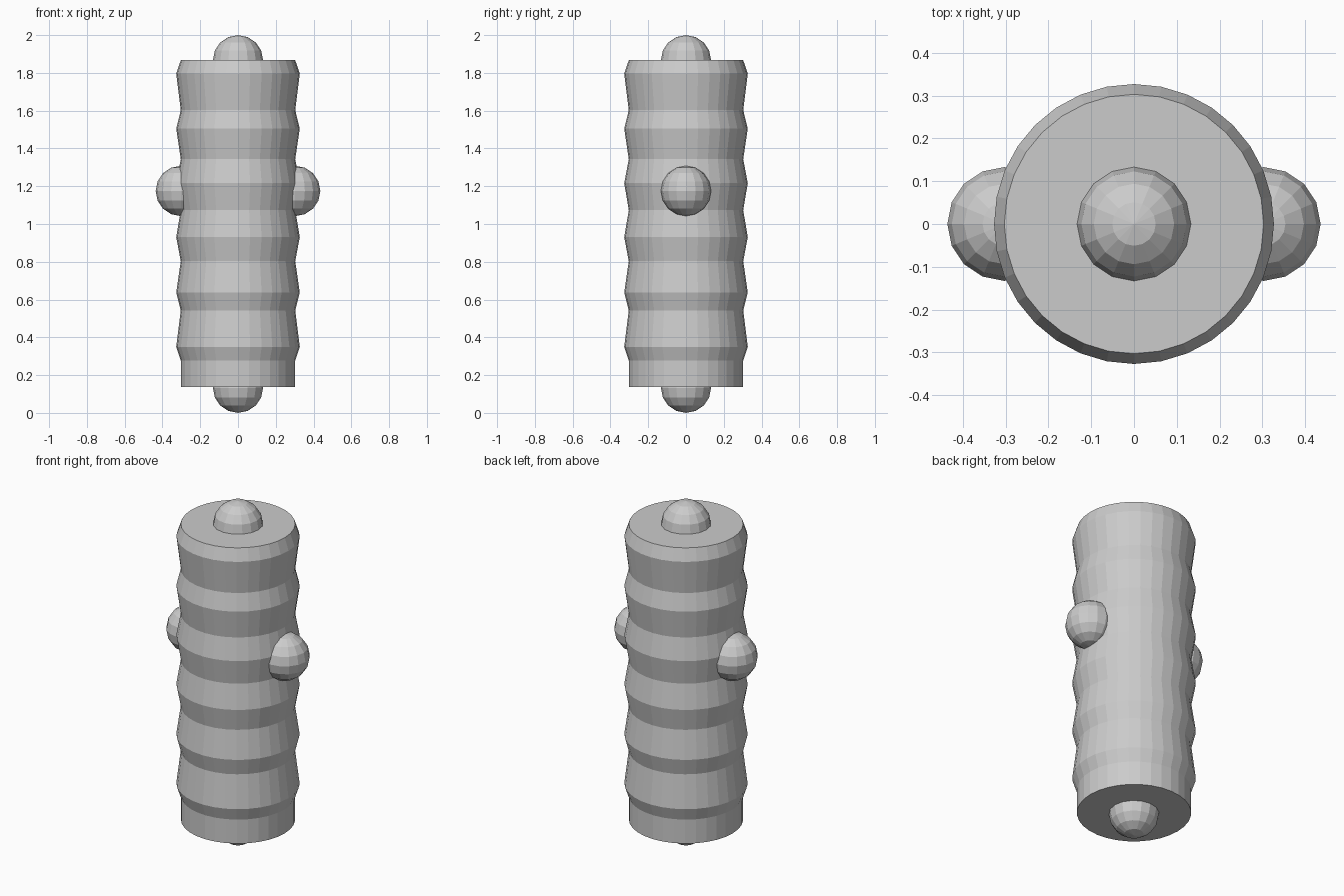
import bpy, bmesh
from math import cos, sin, pi

if "Cube" in bpy.data.objects:
    bpy.data.objects.remove(bpy.data.objects["Cube"])

R, W = 0.303, 0.327          # narrow and wide body radii
SIDES = 32
BALL = 0.133

# Ribbed body: heights alternate between waist and bulge
waists = [0.278, 0.543, 0.803, 1.073, 1.343, 1.603, 1.867]
bulges = [0.350, 0.638, 0.930, 1.216, 1.505, 1.796]
profile = [(R, 0.138), (R, waists[0])]
for bulge, waist in zip(bulges, waists[1:]):
    profile += [(W, bulge), (R, waist)]

bm = bmesh.new()
rings = [[bm.verts.new((r * cos(2 * pi * i / SIDES), r * sin(2 * pi * i / SIDES), z))
          for i in range(SIDES)] for r, z in profile]
for low, high in zip(rings, rings[1:]):
    for i in range(SIDES):
        j = (i + 1) % SIDES
        bm.faces.new((low[i], low[j], high[j], high[i]))
bm.faces.new(rings[0][::-1])
bm.faces.new(rings[-1])
mesh = bpy.data.meshes.new("ribbed_body")
bm.to_mesh(mesh)
bm.free()
bpy.context.collection.objects.link(bpy.data.objects.new("ribbed_body", mesh))


# Round knobs half sunk into the ends and sides
def knob(name, x, z):
    bpy.ops.mesh.primitive_uv_sphere_add(segments=16, ring_count=8, radius=BALL,
                                         location=(x, 0, z))
    bpy.context.object.name = name


knob("bottom_knob", 0, BALL)
knob("top_knob", 0, 2 - BALL)
knob("left_knob", -0.303, 1.175)
knob("right_knob", 0.303, 1.175)
